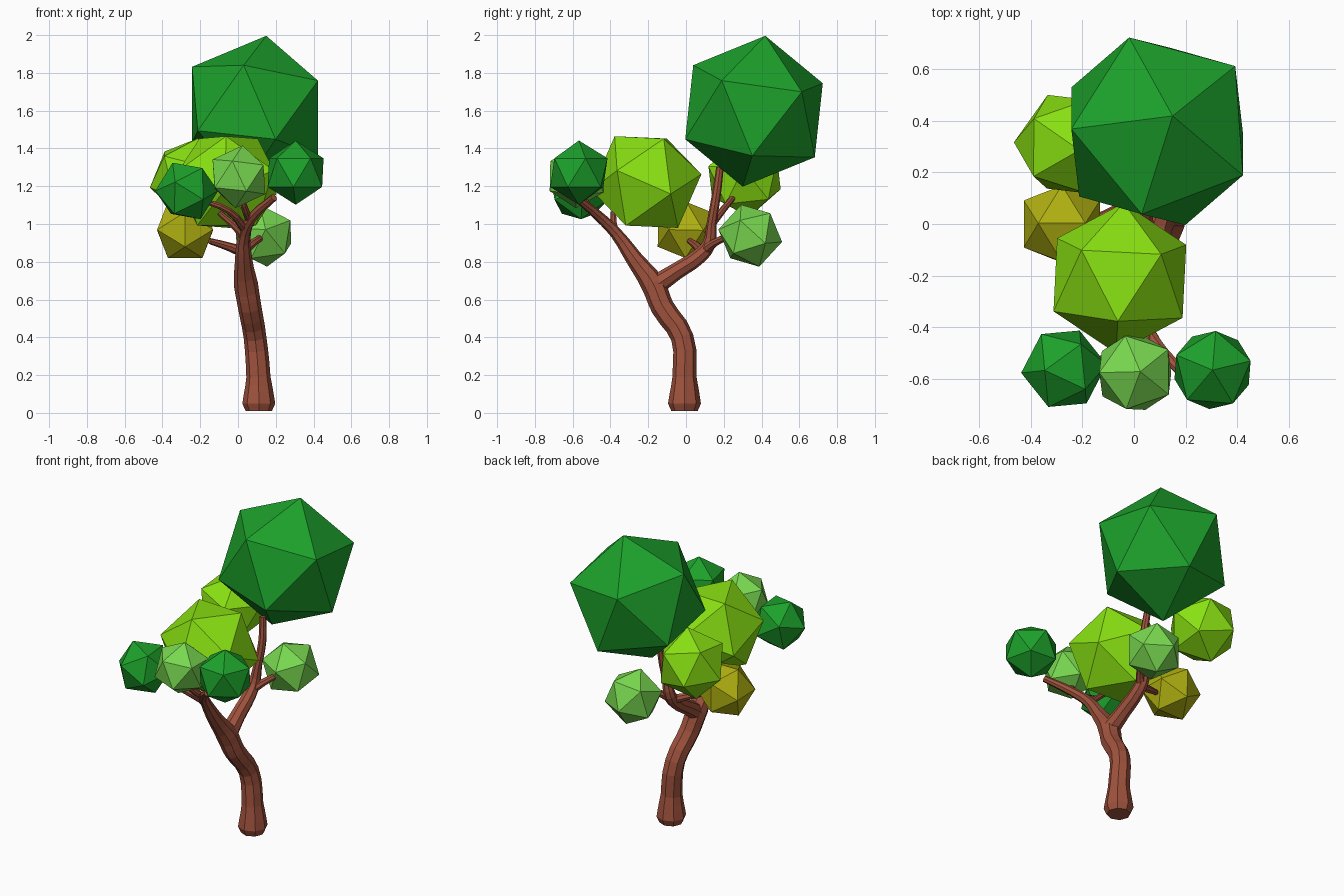
import bpy, bmesh
from mathutils import Vector, Matrix

if "Cube" in bpy.data.objects:
    bpy.data.objects.remove(bpy.data.objects["Cube"])


def material(name, rgb):
    m = bpy.data.materials.new(name)
    m.diffuse_color = (*rgb, 1)
    m.use_nodes = True
    m.node_tree.nodes["Principled BSDF"].inputs["Base Color"].default_value = m.diffuse_color
    return m


BARK = material("bark", (0.35, 0.085, 0.047))
DARK = material("dark_green", (0.012, 0.355, 0.024))
LIME = material("lime_green", (0.25, 0.75, 0.006))
OLIVE = material("olive_green", (0.43, 0.43, 0.006))
LIGHT = material("light_green", (0.19, 0.69, 0.08))


def clump(name, mat, center, radius, a, b):
    """Icosahedron with one corner pointing along a and a neighbour towards b."""
    z = Vector(a).normalized()
    x = Vector(b)
    x = (x - z * x.dot(z)).normalized()
    rot = Matrix((x, z.cross(x), z)).transposed().to_4x4()
    bm = bmesh.new()
    bmesh.ops.create_icosphere(bm, subdivisions=1, radius=radius,
                               matrix=Matrix.Translation(center) @ rot)
    me = bpy.data.meshes.new(name)
    bm.to_mesh(me)
    bm.free()
    me.materials.append(mat)
    bpy.context.collection.objects.link(bpy.data.objects.new(name, me))


def branch(name, points):
    """Eight-sided tapered limb through (x, y, z, radius) points."""
    cu = bpy.data.curves.new(name, 'CURVE')
    cu.dimensions = '3D'
    cu.bevel_depth = 1
    cu.bevel_resolution = 2
    cu.resolution_u = 3
    cu.use_fill_caps = True
    sp = cu.splines.new('BEZIER')
    sp.use_smooth = False
    sp.bezier_points.add(len(points) - 1)
    for bp, (x, y, z, r) in zip(sp.bezier_points, points):
        bp.co = (x, y, z)
        bp.radius = r
        bp.handle_left_type = bp.handle_right_type = 'AUTO'
    cu.materials.append(BARK)
    ob = bpy.data.objects.new(name, cu)
    bpy.context.collection.objects.link(ob)
    bpy.ops.object.select_all(action='DESELECT')
    ob.select_set(True)
    bpy.context.view_layer.objects.active = ob
    bpy.ops.object.convert(target='MESH')


# Trunk continuing into the front limb
branch("trunk", [(.11, -.008, .01, .07), (.11, -.008, .05, .087), (.108, -.008, .19, .064),
                 (.09, -.02, .4, .06), (.062, -.125, .56, .062), (.042, -.175, .68, .064),
                 (.03, -.27, .81, .046), (.035, -.37, .95, .032), (.08, -.46, 1.04, .027),
                 (.19, -.58, 1.14, .02)])
# Rear limb rising to the crown
branch("rear_limb", [(.045, -.17, .67, .055), (.035, -.05, .75, .045), (.03, .07, .83, .041),
                     (.03, .12, .89, .036), (.045, .135, 1.0, .026),
                     (.06, .16, 1.15, .024), (.05, .18, 1.3, .02)])
# Twigs that carry the smaller clumps
branch("crown_twig", [(.035, -.36, .93, .026), (-.01, -.38, .98, .02), (-.1, -.385, 1.06, .015)])
branch("left_twig", [(.03, .09, .85, .03), (-.05, .06, .88, .023), (-.15, .02, .91, .016)])
branch("right_twig", [(.03, .1, .86, .03), (.08, .15, .9, .022), (.14, .24, .94, .016)])
branch("front_left_twig", [(.04, -.39, .97, .024), (-.05, -.5, 1.07, .018), (-.2, -.54, 1.13, .014)])
branch("front_twig", [(.06, -.43, 1.02, .022), (.03, -.52, 1.1, .018), (.01, -.56, 1.18, .014)])
branch("rear_twig", [(.045, .135, 1.0, .022), (-.05, .2, 1.08, .018), (-.18, .28, 1.18, .014)])

# Foliage clumps
clump("top_foliage", DARK, (.09, .36, 1.597), .408, (.06, .06, .4), (-.06, -.32, .24))
clump("middle_foliage", LIME, (-.055, -.21, 1.222), .295, (-.008, -.17, .246), (.155, .09, .22))
clump("rear_foliage", LIME, (-.258, .31, 1.245), .215, (-.2, .007, -.05), (-.06, .207, -.06))
clump("left_foliage", OLIVE, (-.28, 0, .968), .174, (-.092, .003, .148), (.092, .003, .148))
clump("right_foliage", LIGHT, (.135, .34, .938), .172, (.146, .08, -.04), (.07, .115, .13))
clump("front_left_foliage", DARK, (-.272, -.562, 1.175), .167, (-.155, -.015, 0), (-.03, .155, .05))
clump("front_right_foliage", DARK, (.305, -.567, 1.272), .17, (0, 0, .17), (.155, .037, .07))
clump("front_foliage", LIGHT, (.005, -.578, 1.25), .167, (.02, .005, .17), (-.15, 0, .07))
